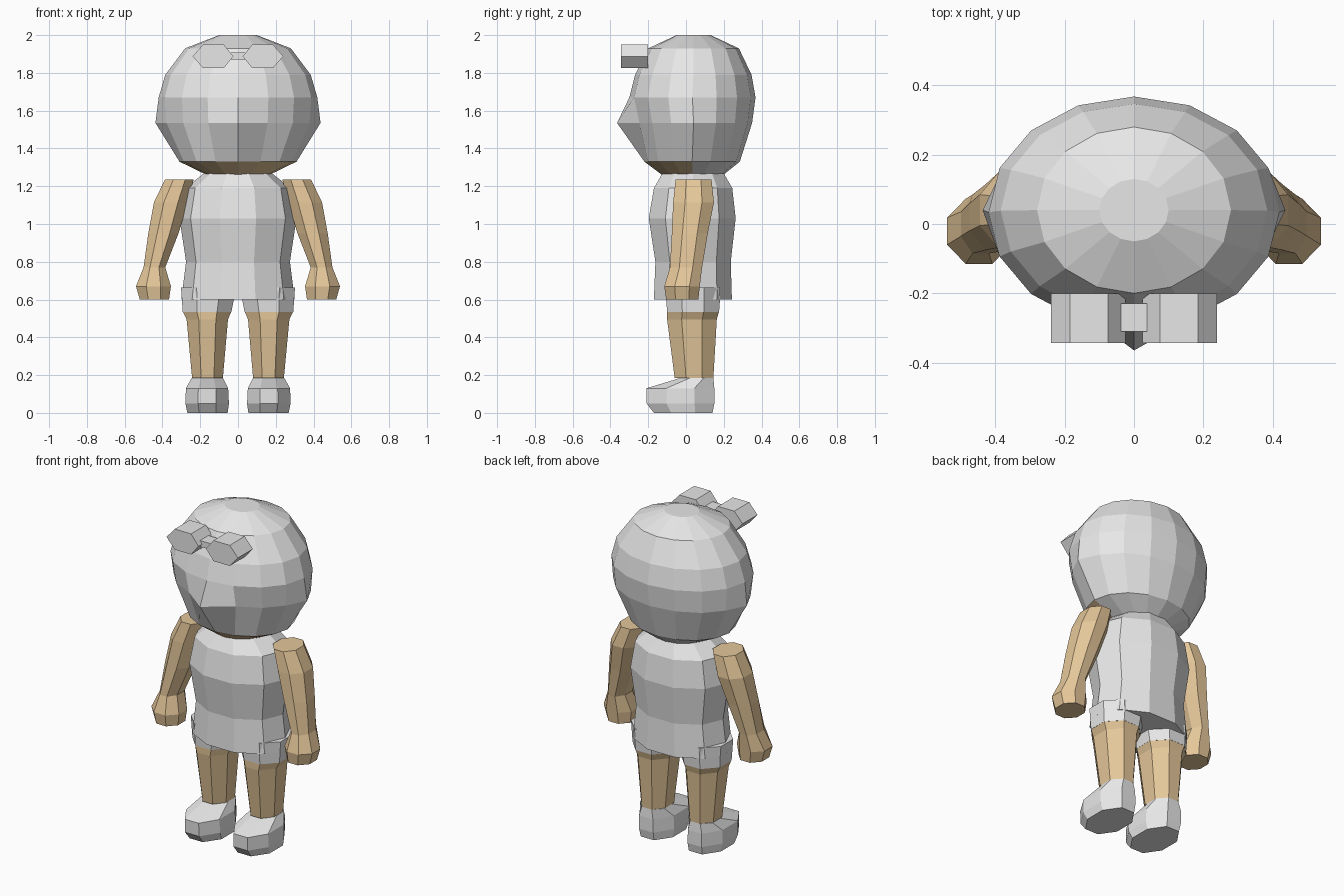
import bpy, bmesh, math

if "Cube" in bpy.data.objects:
    bpy.data.objects.remove(bpy.data.objects["Cube"])


def material(name, rgb):
    m = bpy.data.materials.new(name)
    m.diffuse_color = (*rgb, 1)
    m.use_nodes = True
    m.node_tree.nodes["Principled BSDF"].inputs["Base Color"].default_value = m.diffuse_color
    return m


GREY = material("light_grey", (0.8, 0.8, 0.8))
SKIN = material("skin_tan", (0.78, 0.57, 0.32))


def finish(name, bm, mats):
    bmesh.ops.recalc_face_normals(bm, faces=bm.faces)
    me = bpy.data.meshes.new(name)
    bm.to_mesh(me)
    bm.free()
    for m in mats:
        me.materials.append(m)
    ob = bpy.data.objects.new(name, me)
    bpy.context.collection.objects.link(ob)
    return ob


def loft(name, rings, n, flat, mats, tweak=None, paint=None):
    """Stack n-sided rings (z, x_min, x_max, y_min, y_max); flat puts a facet at the front."""
    bm = bmesh.new()
    step = 2 * math.pi / n
    unit = [(math.sin((i + 0.5 * flat) * step), -math.cos((i + 0.5 * flat) * step))
            for i in range(n)]
    mx = max(u[0] for u in unit)
    my = max(u[1] for u in unit)
    loops = []
    for z, x0, x1, y0, y1 in rings:
        loops.append([bm.verts.new(((x0 + x1) / 2 + u / mx * (x1 - x0) / 2,
                                    (y0 + y1) / 2 + v / my * (y1 - y0) / 2, z))
                      for u, v in unit])
    if tweak:
        tweak(loops)
    for a, b in zip(loops, loops[1:]):
        for i in range(n):
            j = (i + 1) % n
            bm.faces.new((a[i], a[j], b[j], b[i]))
    bm.faces.new(loops[0])
    bm.faces.new(loops[-1])
    if paint:
        for f in bm.faces:
            f.material_index = paint(f.calc_center_median())
    return finish(name, bm, mats)


def mirrored(rings, s):
    return [(z, *sorted((s * x0, s * x1)), y0, y1) for z, x0, x1, y0, y1 in rings]


def prism(name, pts, y0, y1):
    """Extrude an x-z outline from y0 to y1."""
    bm = bmesh.new()
    a = [bm.verts.new((x, y0, z)) for x, z in pts]
    b = [bm.verts.new((x, y1, z)) for x, z in pts]
    for i in range(len(pts)):
        j = (i + 1) % len(pts)
        bm.faces.new((a[i], a[j], b[j], b[i]))
    bm.faces.new(a)
    bm.faces.new(b)
    finish(name, bm, [GREY])


# Head: faceted dome with a pointed nose and cheeks, tan under the chin
def pull_points(loops):
    ring = loops[2]
    ring[0].co.y = -0.365
    ring[4].co.x = 0.437
    ring[12].co.x = -0.437


loft("head", [
    (1.262, -0.17, 0.17, -0.13, 0.20),
    (1.33, -0.31, 0.31, -0.22, 0.285),
    (1.535, -0.41, 0.41, -0.27, 0.35),
    (1.67, -0.42, 0.42, -0.30, 0.368),
    (1.79, -0.385, 0.385, -0.27, 0.347),
    (1.93, -0.28, 0.28, -0.20, 0.28),
    (2.0, -0.10, 0.10, -0.05, 0.13),
], 16, False, [GREY, SKIN], pull_points,
    lambda c: int(c.z < 1.32 and c.y < 0.045))

# Shirt
loft("shirt", [
    (0.60, -0.30, 0.30, -0.17, 0.243),
    (0.80, -0.275, 0.275, -0.162, 0.237),
    (1.03, -0.31, 0.31, -0.197, 0.263),
    (1.19, -0.28, 0.28, -0.17, 0.245),
    (1.268, -0.18, 0.18, -0.125, 0.20),
], 10, True, [GREY])

# Limb profiles for the +x side
ARM = [
    (0.60, 0.365, 0.52, -0.105, 0.065),
    (0.67, 0.355, 0.54, -0.115, 0.073),
    (0.77, 0.385, 0.50, -0.085, 0.085),
    (0.95, 0.315, 0.475, -0.075, 0.115),
    (1.115, 0.265, 0.445, -0.068, 0.148),
    (1.235, 0.235, 0.387, -0.055, 0.135),
]
SHORTS = [
    (0.535, 0.035, 0.293, -0.10, 0.175),
    (0.60, 0.022, 0.297, -0.105, 0.18),
    (0.665, 0.02, 0.302, -0.105, 0.18),
]
LEG = [
    (0.185, 0.08, 0.243, -0.06, 0.145),
    (0.495, 0.053, 0.272, -0.10, 0.163),
    (0.535, 0.036, 0.292, -0.10, 0.174),
]
SHOE = [
    (0.0, 0.055, 0.268, -0.17, 0.14),
    (0.05, 0.048, 0.278, -0.208, 0.15),
    (0.13, 0.052, 0.276, -0.21, 0.15),
    (0.185, 0.08, 0.245, -0.03, 0.145),
]

for s, side in ((1, "left"), (-1, "right")):
    loft(side + "_arm", mirrored(ARM, s), 8, True, [SKIN])
    loft(side + "_shorts_leg", mirrored(SHORTS, s), 8, True, [GREY])
    loft(side + "_leg", mirrored(LEG, s), 8, True, [SKIN])
    loft(side + "_shoe", mirrored(SHOE, s), 8, True, [GREY])
    # Hexagonal goggle resting on the forehead
    prism(side + "_goggle", [(s * x, z) for x, z in (
        (0.025, 1.888), (0.075, 1.95), (0.185, 1.95),
        (0.24, 1.888), (0.185, 1.825), (0.075, 1.825))], -0.343, -0.20)

# Bridge between the goggles
prism("goggle_bridge", [(-0.038, 1.87), (0.038, 1.87), (0.038, 1.907), (-0.038, 1.907)],
      -0.31, -0.23)
